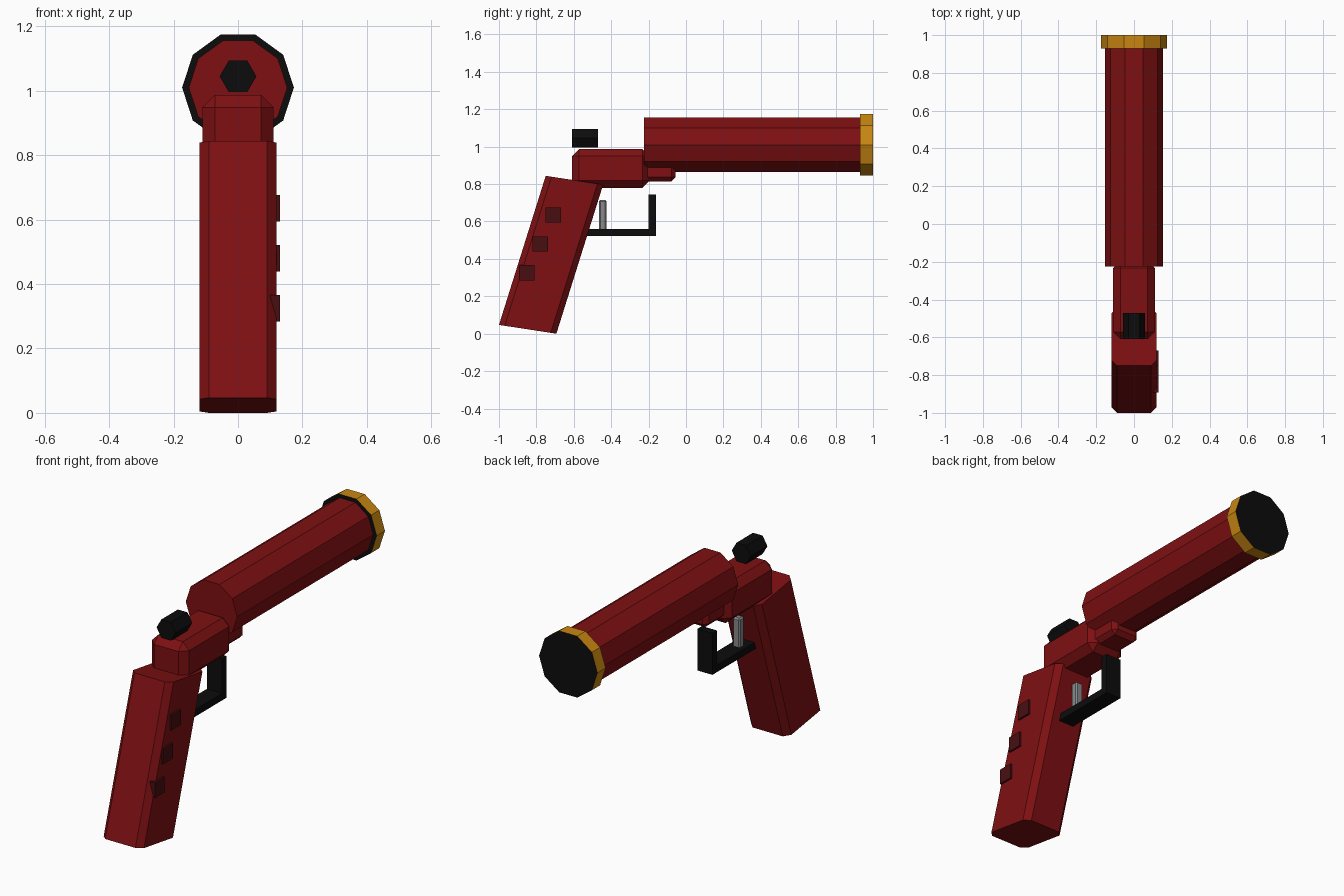
import bpy, bmesh, math
from mathutils import Vector

if "Cube" in bpy.data.objects:
    bpy.data.objects.remove(bpy.data.objects["Cube"])


def material(name, rgb):
    m = bpy.data.materials.new(name)
    m.diffuse_color = (*rgb, 1.0)
    m.use_nodes = True
    m.node_tree.nodes["Principled BSDF"].inputs["Base Color"].default_value = m.diffuse_color
    return m


RED = material("red", (0.21, 0.005, 0.006))
DARK_RED = material("dark red", (0.065, 0.0045, 0.005))
BLACK = material("black", (0.0037, 0.0037, 0.0037))
GOLD = material("gold", (0.58, 0.24, 0.006))
GREY = material("grey", (0.24, 0.25, 0.26))


def finish(name, bm, *mats):
    bmesh.ops.recalc_face_normals(bm, faces=bm.faces[:])
    mesh = bpy.data.meshes.new(name)
    bm.to_mesh(mesh)
    bm.free()
    for m in mats:
        mesh.materials.append(m)
    obj = bpy.data.objects.new(name, mesh)
    bpy.context.collection.objects.link(obj)
    return obj


def extrude(name, outline, vector, *mats, cap_slot=0):
    """Solid made by sweeping a closed outline along a vector."""
    bm = bmesh.new()
    face = bm.faces.new([bm.verts.new(p) for p in outline])
    new = bmesh.ops.extrude_face_region(bm, geom=[face], use_keep_orig=True)["geom"]
    top = [g for g in new if isinstance(g, bmesh.types.BMFace)]
    bmesh.ops.translate(bm, vec=Vector(vector),
                        verts=[g for g in new if isinstance(g, bmesh.types.BMVert)])
    for f in [face] + top:
        f.material_index = cap_slot
    return finish(name, bm, *mats)


def tube(name, sides, radius, z, y0, y1, *mats, cap_slot=0):
    """Prism along y with a corner pointing sideways."""
    ring = [(radius * math.cos(i * math.tau / sides), y0,
             z + radius * math.sin(i * math.tau / sides)) for i in range(sides)]
    return extrude(name, ring, (0, y1 - y0, 0), *mats, cap_slot=cap_slot)


def box(name, x, y, z, mat, bevel=0.0):
    """Box from (min, max) ranges, with optional chamfered edges."""
    bm = bmesh.new()
    bmesh.ops.create_cube(bm, size=1)
    for v in bm.verts:
        v.co = [r[0] if c < 0 else r[1] for c, r in zip(v.co, (x, y, z))]
    if bevel:
        bmesh.ops.bevel(bm, geom=bm.edges[:], offset=bevel, segments=1,
                        affect='EDGES', profile=0.5)
    return finish(name, bm, mat)


# Barrel and muzzle ring (gold rim, black ends)
tube("barrel", 10, 0.153, 1.01, -0.225, 0.95, RED)
tube("muzzle_ring", 10, 0.1735, 1.01, 0.93, 1.0, GOLD, BLACK, cap_slot=1)

# Receiver, block under the barrel, hammer
box("receiver", (-0.11, 0.11), (-0.61, -0.195), (0.78, 0.987), RED, 0.038)
box("barrel_block", (-0.082, 0.082), (-0.26, -0.055), (0.815, 0.91), RED, 0.022)
tube("hammer", 6, 0.057, 1.045, -0.61, -0.47, BLACK)

# Slanted grip: chamfered section swept up and forward
W, C = 0.12, 0.03
back, front = Vector((0, -1.0, 0.047)), Vector((0, -0.693, 0.0))
section = [(-W + C, 0), (W - C, 0), (W, 0.1), (W, 0.9),
           (W - C, 1), (-W + C, 1), (-W, 0.9), (-W, 0.1)]
outline = [back.lerp(front, t) + Vector((x, 0, 0)) for x, t in section]
extrude("grip", outline, (0, 0.25, 0.797), RED)

# Studs on the right side of the grip
for i in range(3):
    y, z = -0.85 + 0.07 * i, 0.325 + 0.155 * i
    box(f"grip_stud_{i + 1}", (0.10, 0.13), (y - 0.041, y + 0.041),
        (z - 0.041, z + 0.041), DARK_RED)

# Trigger guard (one L-shaped bar) and trigger
guard = [(-0.57, 0.522), (-0.16, 0.522), (-0.16, 0.745),
         (-0.2, 0.745), (-0.2, 0.56), (-0.57, 0.56)]
extrude("trigger_guard", [(-0.045, y, z) for y, z in guard], (0.09, 0, 0), BLACK)
box("trigger", (-0.022, 0.022), (-0.466, -0.424), (0.55, 0.715), GREY, 0.008)
